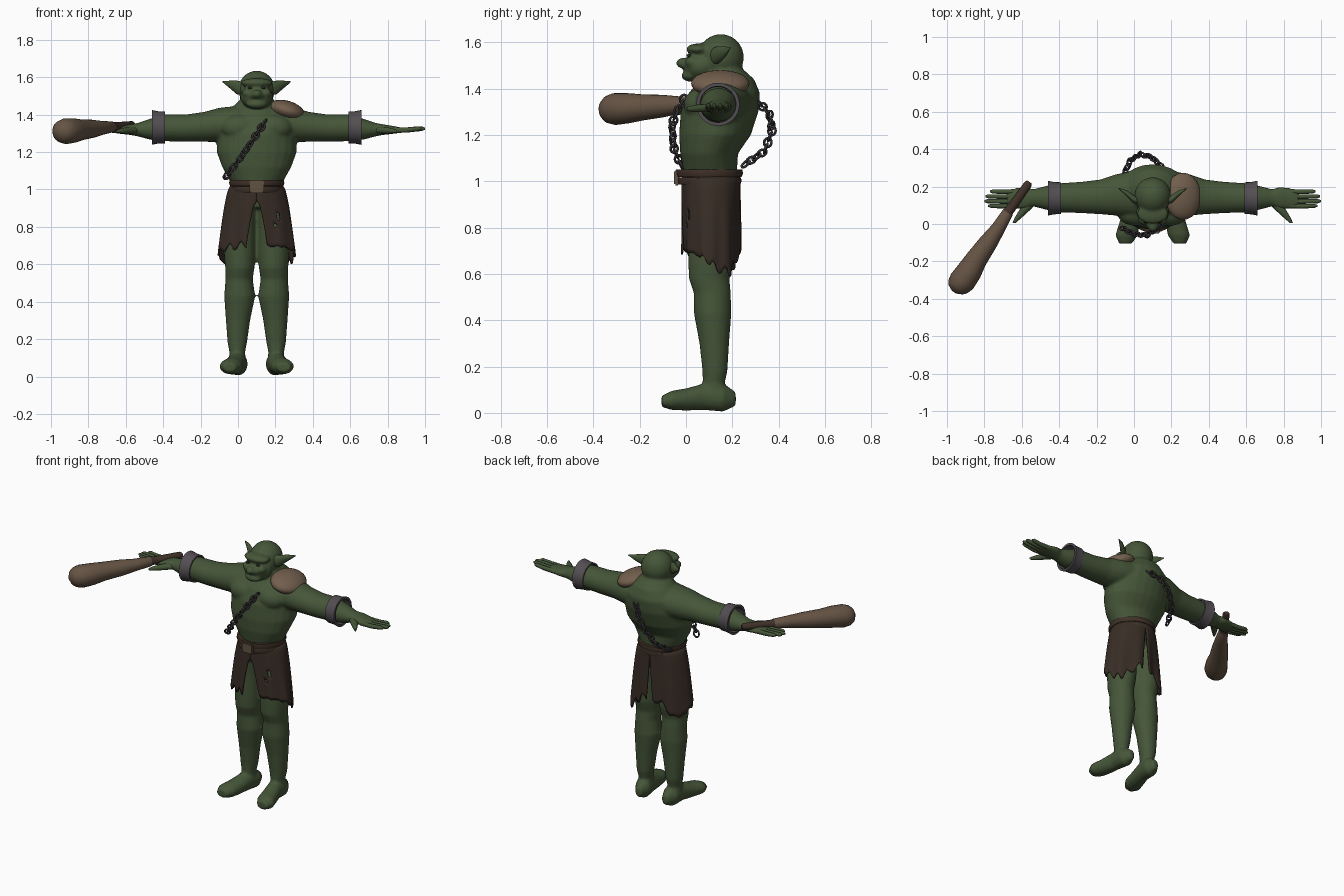
import bpy, bmesh
from math import sin, cos, pi
from mathutils import Vector, Matrix

cube = bpy.data.objects.get("Cube")
if cube:
    bpy.data.objects.remove(cube)

MID = 0.1          # x of the body's plane of symmetry
SIDES = (-1, 1)


def material(name, r, g, b):
    m = bpy.data.materials.new(name)
    m.use_nodes = True
    m.diffuse_color = (r, g, b, 1)
    bsdf = next(n for n in m.node_tree.nodes if n.type == 'BSDF_PRINCIPLED')
    bsdf.inputs["Base Color"].default_value = (r, g, b, 1)
    bsdf.inputs["Roughness"].default_value = 0.8
    return m


skin = material("green skin", .06, .092, .04)
cloth = material("dark brown cloth", .04, .026, .019)
belt_leather = material("belt leather", .05, .03, .02)
buckle_tan = material("buckle tan", .12, .085, .055)
iron = material("grey iron", .085, .075, .085)
chain_iron = material("dark chain iron", .04, .034, .04)
shoulder_leather = material("tan leather", .17, .115, .075)
wood = material("club wood", .13, .088, .058)
grip = material("grip leather", .05, .03, .021)
eye_dark = material("eye dark", .02, .025, .015)


def loft(bm, axis, rows, side=1, centre=MID, closed=False, n=24):
    """Rows are (position on axis, centre a, centre b, radius a, radius b)."""
    rings = []
    for t, a, b, ra, rb in rows:
        ring = []
        for i in range(n):
            p, q = a + ra * cos(2 * pi * i / n), b + rb * sin(2 * pi * i / n)
            x, y, z = {'x': (t, p, q), 'y': (p, t, q), 'z': (p, q, t)}[axis]
            ring.append(bm.verts.new((centre + side * x, y, z)))
        rings.append(ring)
    pairs = list(zip(rings, rings[1:]))
    if closed:
        pairs.append((rings[-1], rings[0]))
    else:
        bm.faces.new(rings[0])
        bm.faces.new(rings[-1])
    for lo, hi in pairs:
        for i in range(n):
            j = (i + 1) % n
            bm.faces.new((lo[i], lo[j], hi[j], hi[i]))


def ball(bm, centre, radii, tilt=0):
    m = (Matrix.Translation(centre) @ Matrix.Rotation(tilt, 4, 'Y')
         @ Matrix.Diagonal((*radii, 1)))
    bmesh.ops.create_uvsphere(bm, u_segments=24, v_segments=16, radius=1, matrix=m)


def finish(bm, name, *mats, angle=0.8):
    bmesh.ops.recalc_face_normals(bm, faces=bm.faces[:])
    me = bpy.data.meshes.new(name)
    bm.to_mesh(me)
    bm.free()
    for m in mats:
        me.materials.append(m)
    ob = bpy.data.objects.new(name, me)
    bpy.context.collection.objects.link(ob)
    bpy.ops.object.select_all(action='DESELECT')
    ob.select_set(True)
    bpy.context.view_layer.objects.active = ob
    bpy.ops.object.shade_smooth_by_angle(angle=angle)
    return ob


# Body: torso, head, limbs and feet fused into one skin
bm = bmesh.new()
loft(bm, 'z', [(.9, 0, .11, .13, .1), (1.04, 0, .105, .14, .115), (1.12, 0, .1, .185, .125),
               (1.2, 0, .125, .214, .155), (1.3, 0, .145, .215, .168), (1.38, 0, .165, .19, .155),
               (1.44, 0, .18, .13, .115), (1.49, 0, .16, .08, .08)])
ball(bm, (MID, .15, 1.535), (.098, .1, .1))           # skull
ball(bm, (MID, .065, 1.495), (.088, .075, .065))      # muzzle
ball(bm, (MID, .055, 1.57), (.085, .055, .025))       # brow
ball(bm, (MID, -.01, 1.51), (.028, .033, .024))       # nose
ball(bm, (MID, .02, 1.455), (.055, .04, .025))        # chin
for s in SIDES:
    ball(bm, (MID + s * .022, -.002, 1.502), (.018, .022, .016))   # nostrils
    ball(bm, (MID + s * .05, .03, 1.515), (.03, .035, .025))       # cheeks
    ball(bm, (MID + s * .09, .06, 1.33), (.1, .07, .07))           # chest
    loft(bm, 'x', [(.08, .16, 1.35, .13, .1), (.2, .155, 1.345, .11, .092),
                   (.28, .145, 1.335, .093, .08), (.38, .142, 1.328, .084, .073),
                   (.5, .14, 1.33, .078, .072), (.57, .14, 1.322, .064, .056),
                   (.64, .14, 1.32, .046, .035), (.68, .14, 1.32, .06, .028),
                   (.75, .135, 1.318, .055, .018), (.78, .133, 1.318, .04, .012)], s)
    loft(bm, 'z', [(.95, .07, .11, .07, .1), (.8, .09, .11, .085, .1), (.65, .09, .108, .085, .098),
                   (.58, .09, .1, .078, .088), (.52, .094, .113, .073, .08), (.43, .091, .115, .083, .081),
                   (.3, .1, .122, .065, .064), (.18, .104, .125, .052, .054),
                   (.13, .104, .12, .042, .048), (.05, .104, .13, .05, .05)], s)
    loft(bm, 'y', [(.215, .095, .06, .02, .03), (.16, .1, .067, .052, .062), (.08, .107, .07, .05, .058),
                   (0, .125, .058, .056, .048), (-.06, .14, .054, .06, .042), (-.105, .145, .05, .035, .025)], s)
body = finish(bm, "body", skin)
remesh = body.modifiers.new("fuse", 'REMESH')
remesh.mode = 'VOXEL'
remesh.voxel_size = .008
remesh.use_smooth_shade = True
soften = body.modifiers.new("soften", 'SMOOTH')
soften.factor, soften.iterations = .5, 6

# Ears, fingers, thumbs and eyes
for s, label in zip(SIDES, ("right", "left")):
    bm = bmesh.new()
    loft(bm, 'x', [(.07, .12, 1.54, .02, .035), (.105, .135, 1.545, .022, .037),
                   (.14, .165, 1.56, .016, .022), (.182, .19, 1.576, .003, .003)], s, n=16)
    finish(bm, label + "_ear", skin)

    bm = bmesh.new()
    for y, tip in ((.174, .87), (.148, .895), (.122, .9), (.097, .88)):
        loft(bm, 'x', [(.72, y, 1.317, .013, .015), (.8, y - .002, 1.318, .0125, .014),
                       (tip - .015, y, 1.325, .011, .012), (tip, y, 1.325, .005, .005)], s, n=12)
    loft(bm, 'y', [(.13, .64, 1.318, .035, .02), (.08, .68, 1.316, .03, .018),
                   (.035, .718, 1.314, .019, .015), (.005, .742, 1.312, .008, .008)], s, n=12)
    finish(bm, label + "_fingers", skin)

    bm = bmesh.new()
    ball(bm, (MID + s * .036, .012, 1.543), (.011, .01, .007))
    finish(bm, label + "_eye", eye_dark)

    # Wrist shackle: a hollow flared band
    bm = bmesh.new()
    rows = [(.49, .076), (.49, .085), (.525, .086), (.56, .093), (.56, .078)]
    loft(bm, 'x', [(x, .138, 1.332, r, r) for x, r in rows], s, closed=True, n=32)
    finish(bm, label + "_shackle", iron, angle=.5)

# Ragged loincloth: two flaring panels, split front and back
bm = bmesh.new()
COLS, ROWS = 48, 16
for s in SIDES:
    grid = []
    for r in range(ROWS + 1):
        v = r / ROWS
        start, end = .32 * max(0, v - .25) ** .5, pi - .12 * v
        line = []
        for c in range(COLS + 1):
            u = c / COLS
            a = start + (end - start) * u
            rag = abs((u * 7 + .3 * s) % 1 - .5) * .07 + .012 * sin(u * 40 + s)
            hem = .69 - .09 * sin(pi * min(1, u * 1.1) ** 2.5) + rag - .01
            flare = .137 + .066 * v ** .6 + .006 * sin(6 * a) * v
            depth = .122 + .008 * sin(9 * a + s) * v
            line.append(bm.verts.new((MID + s * flare * sin(a), .108 - depth * cos(a),
                                      1.02 + (hem - 1.02) * v)))
        grid.append(line)
    for r in range(ROWS):
        for c in range(COLS):
            torn = s > 0 and ((r in (7, 8) and c in (8, 9)) or (r == 10 and c in (5, 6)))
            if not torn:
                bm.faces.new((grid[r][c], grid[r][c + 1], grid[r + 1][c + 1], grid[r + 1][c]))
skirt = finish(bm, "loincloth", cloth)
thick = skirt.modifiers.new("thickness", 'SOLIDIFY')
thick.thickness, thick.offset = .008, 0

# Belt of two overlapping wraps, and its buckle
bm = bmesh.new()
for z, grow in ((.985, 0), (1.018, .006)):
    rows = [(z, .125), (z, .136 + grow), (z + .016, .142 + grow), (z + .032, .139 + grow), (z + .032, .125)]
    loft(bm, 'z', [(h, 0, .1, r, r - .002) for h, r in rows], closed=True, n=40)
finish(bm, "belt", belt_leather)

bm = bmesh.new()
place = Matrix.Translation((MID, -.04, 1.015)) @ Matrix.Diagonal((.078, .022, .066, 1))
bmesh.ops.create_cube(bm, size=1, matrix=place)
bmesh.ops.bevel(bm, geom=bm.edges[:], offset=.006, segments=2, affect='EDGES')
finish(bm, "buckle", buckle_tan, angle=.5)

# Shoulder pad on the left side
bm = bmesh.new()
ball(bm, (.262, .148, 1.422), (.1, .126, .052), .3)
finish(bm, "shoulder_pad", shoulder_leather)


# Chain links strung along a path, each rolled a quarter turn from the last
def chain(name, points, link):
    path = [Vector(p) for p in points]
    spots, step, left = [], .03, 0
    for a, b in zip(path, path[1:]):
        span = (b - a).length
        while left < span:
            spots.append((a.lerp(b, left / span), b - a))
            left += step
        left -= span
    bm = bmesh.new()
    for i, (spot, run) in enumerate(spots):
        old = len(bm.verts)
        bm.from_mesh(link)
        bm.verts.ensure_lookup_table()
        turn = run.to_track_quat('X', 'Z').to_matrix().to_4x4()
        roll = Matrix.Rotation(pi / 4 + i % 2 * pi / 2, 4, 'X')
        bmesh.ops.transform(bm, verts=bm.verts[old:], matrix=Matrix.Translation(spot) @ turn @ roll)
    finish(bm, name, chain_iron, angle=1.5)


bm = bmesh.new()
loft(bm, 'z', [(.0055 * sin(k * pi / 4), 0, 0, .022 + .0055 * cos(k * pi / 4), .016 + .0055 * cos(k * pi / 4))
               for k in range(8)], centre=0, closed=True, n=16)
link = bpy.data.meshes.new("link_shape")
bm.to_mesh(link)
bm.free()
chain("front_chain", [(.14, -.01, 1.355), (.07, -.06, 1.25), (0, -.055, 1.15), (-.065, -.02, 1.065)], link)
chain("back_chain", [(.14, .315, 1.34), (.09, .36, 1.29), (.03, .372, 1.22), (-.02, .34, 1.13), (-.06, .25, 1.07)], link)

# Club: knobbly tapered wood with a wrapped grip
butt, head = Vector((-.56, .225, 1.345)), Vector((-.96, -.365, 1.308))
length = (head - butt).length
bm = bmesh.new()
profile = [(0, .014), (.02, .022), (.2, .024), (.27, .026), (.28, .03), (.42, .038), (.55, .05), (.7, .058),
           (.8, .067), (.9, .071), (.95, .062), (.98, .045), (1, .015)]
loft(bm, 'z', [(t * length, .003 * sin(t * 17), 0, r, r * .97) for t, r in profile], centre=0)
for f in bm.faces:
    f.material_index = int(f.calc_center_median().z < length * .275)
club = finish(bm, "club", wood, grip)
club.matrix_world = Matrix.Translation(butt) @ (head - butt).to_track_quat('Z', 'Y').to_matrix().to_4x4()
